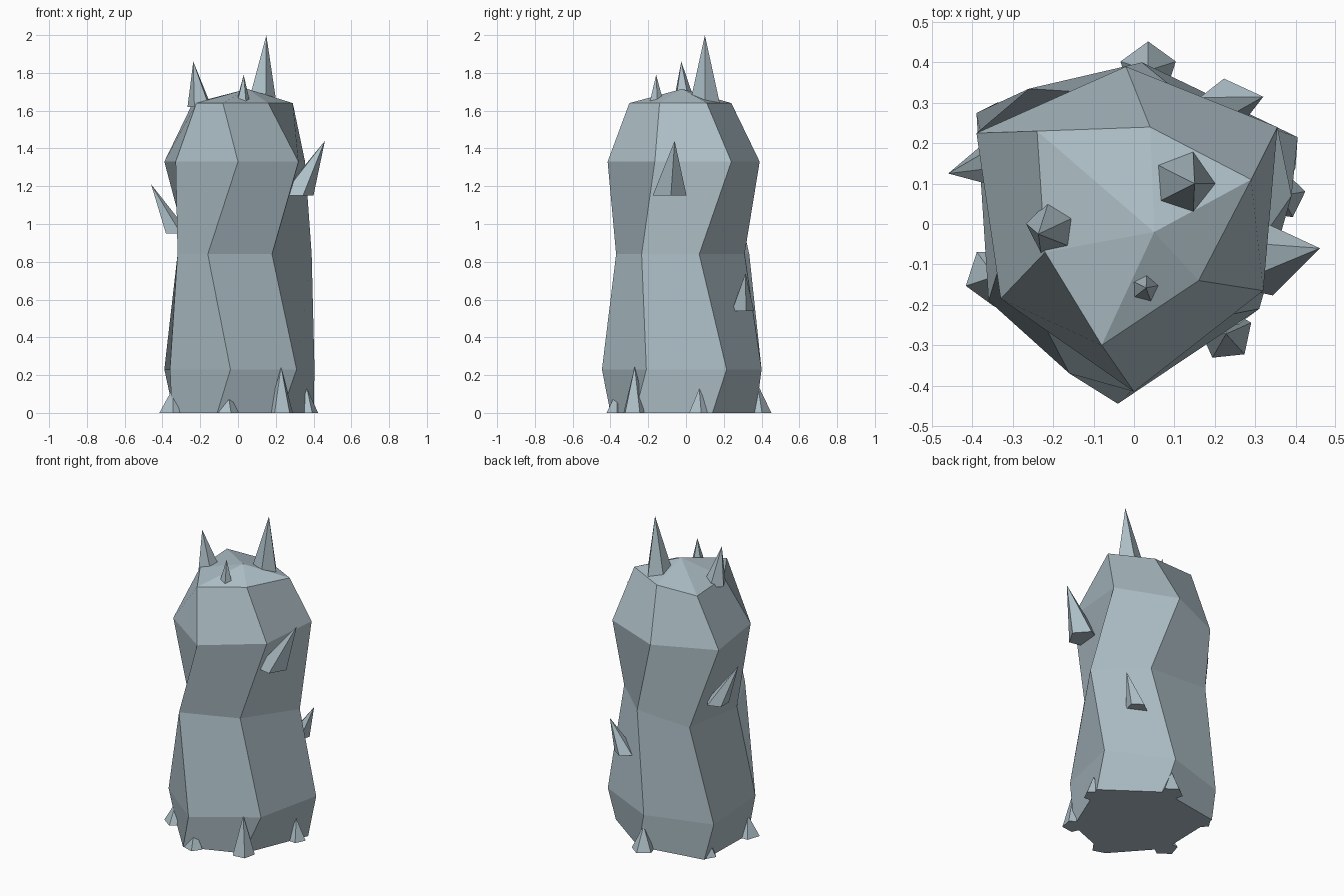
import bpy, math

if "Cube" in bpy.data.objects:
    bpy.data.objects.remove(bpy.data.objects["Cube"])

stone = bpy.data.materials.new("blue grey stone")
stone.diffuse_color = (0.42, 0.52, 0.57, 1)
stone.use_nodes = True
stone.node_tree.nodes["Principled BSDF"].inputs["Base Color"].default_value = stone.diffuse_color


def add_mesh(name, verts, faces):
    me = bpy.data.meshes.new(name)
    me.from_pydata(verts, [], faces)
    me.materials.append(stone)
    ob = bpy.data.objects.new(name, me)
    bpy.context.collection.objects.link(ob)
    return ob


def spike(name, base, r, phase, tip):
    """Five-sided cone on a level base, leaning to its tip."""
    x, y, z = base
    ring = [(x + r * math.cos(math.radians(phase + 72 * i)),
             y + r * math.sin(math.radians(phase + 72 * i)), z) for i in range(5)]
    faces = [(i, (i + 1) % 5, 5) for i in range(5)] + [(4, 3, 2, 1, 0)]
    add_mesh(name, ring + [tip], faces)


# Pillar body: irregular six-sided rings, lofted from base to crown
rings = [
    (0.00, [(-.11, -.40), (.23, -.27), (.40, .14), (.08, .37), (-.34, .30), (-.35, -.13)]),
    (0.23, [(-.04, -.445), (.31, -.21), (.405, .215), (.02, .40), (-.39, .275), (-.36, -.19)]),
    (0.84, [(-.16, -.37), (.18, -.235), (.39, .07), (.13, .31), (-.26, .335), (-.32, -.06)]),
    (1.33, [(0, -.415), (.32, -.165), (.355, .24), (-.02, .39), (-.39, .225), (-.33, -.185)]),
    (1.64, [(-.08, -.30), (.16, -.14), (.29, .11), (.04, .24), (-.24, .23), (-.22, -.07)]),
]
verts = [(x, y, z) for z, pts in rings for x, y in pts] + [(0.05, -0.02, 1.715)]
faces = [tuple(range(5, -1, -1))]
for k in range(4):
    for i in range(6):
        a, b = k * 6 + i, k * 6 + (i + 1) % 6
        faces.append((a, b, b + 6, a + 6))
faces += [(24 + i, 24 + (i + 1) % 6, 30) for i in range(6)]
add_mesh("pillar_body", verts, faces)

# Crown spikes
spike("crown_spike_large", (.12, .10, 1.63), .085, 0, (.15, .10, 2.0))
spike("crown_spike_medium", (-.20, -.01, 1.62), .068, 27, (-.237, -.025, 1.86))
spike("crown_spike_small", (.025, -.157, 1.64), .04, 8, (.03, -.158, 1.79))

# Side spikes leaning outward
spike("side_spike_right", (.305, -.09, 1.15), .095, 6, (.46, -.06, 1.44))
spike("side_spike_left", (-.325, .15, .95), .07, 0, (-.46, .125, 1.21))
spike("side_spike_back", (.225, .295, .54), .065, 20, (.32, .315, .74))

# Small shards around the foot
shards = [(.365, .07, .06, 10, .13), (.035, .38, .072, 18, .15), (-.31, .235, .065, 40, .13),
          (-.345, -.13, .075, 54, .13), (-.055, -.365, .058, 0, .12), (.228, -.272, .068, 24, .245)]
for n, (x, y, r, phase, h) in enumerate(shards):
    spike(f"foot_shard_{n + 1}", (x, y, 0), r, phase, (x, y, h))
